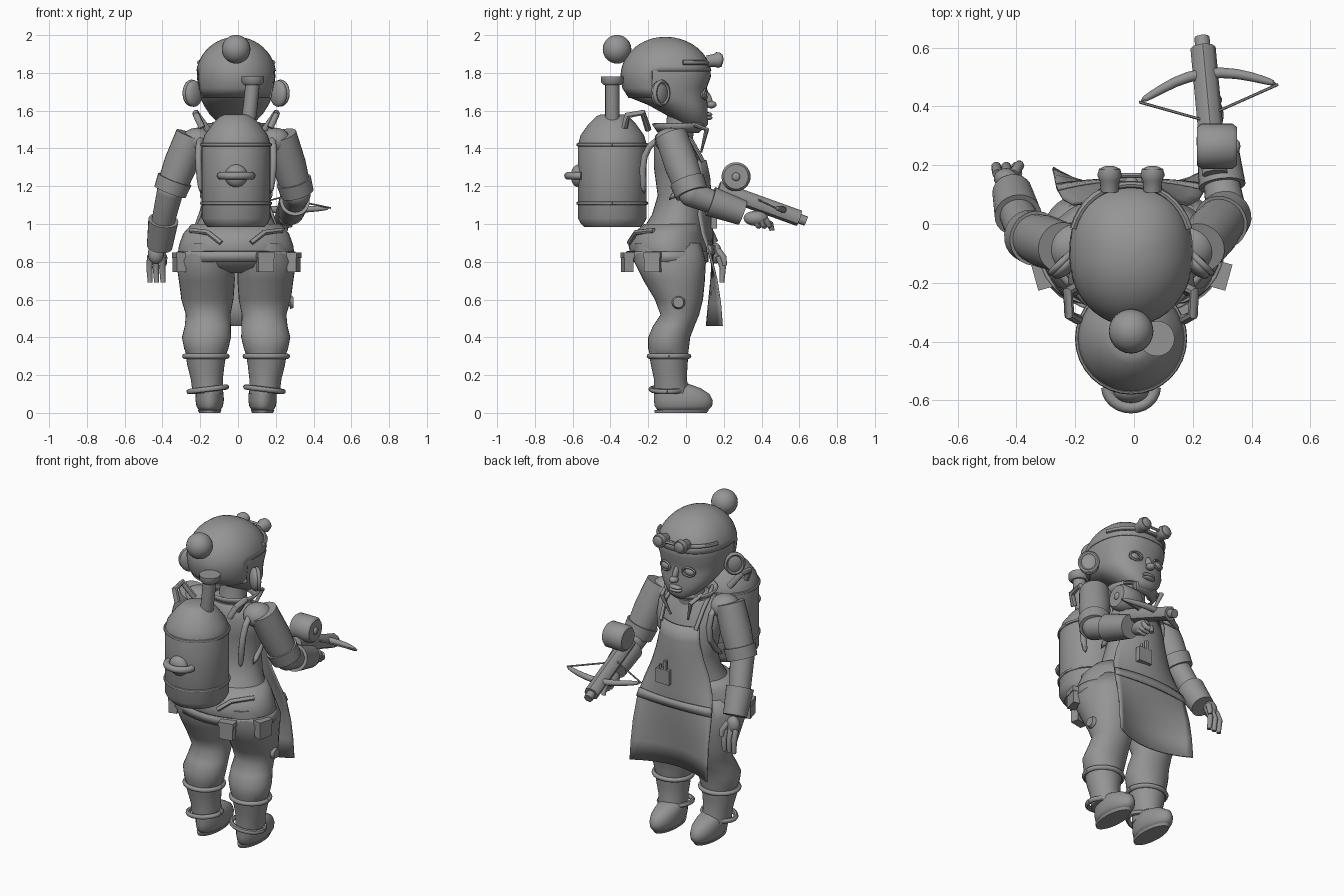
import bpy, bmesh, math
from mathutils import Vector, Matrix

if "Cube" in bpy.data.objects:
    bpy.data.objects.remove(bpy.data.objects["Cube"])

grey = bpy.data.materials.new("clay_grey")
grey.use_nodes = True
grey.diffuse_color = (0.3, 0.3, 0.3, 1)
grey.node_tree.nodes["Principled BSDF"].inputs["Base Color"].default_value = (0.3, 0.3, 0.3, 1)

CX = -0.01  # body axis
SIDES = (("left", 1), ("right", -1))


def finish(name, bm, thick=0, subsurf=0, angle=45):
    bmesh.ops.recalc_face_normals(bm, faces=bm.faces)
    me = bpy.data.meshes.new(name)
    bm.to_mesh(me)
    bm.free()
    me.materials.append(grey)
    ob = bpy.data.objects.new(name, me)
    bpy.context.collection.objects.link(ob)
    if thick:
        ob.modifiers.new("thickness", "SOLIDIFY").thickness = thick
    if subsurf:
        m = ob.modifiers.new("smooth", "SUBSURF")
        m.levels = m.render_levels = subsurf
    bpy.ops.object.select_all(action="DESELECT")
    ob.select_set(True)
    bpy.context.view_layer.objects.active = ob
    bpy.ops.object.shade_smooth_by_angle(angle=math.radians(angle))
    return ob


def skin(bm, rings):
    rows = [[bm.verts.new(p) for p in r] for r in rings]
    n = len(rows[0])
    for a, b in zip(rows, rows[1:]):
        for i in range(n):
            bm.faces.new((a[i], a[(i + 1) % n], b[(i + 1) % n], b[i]))
    bm.faces.new(rows[0])
    bm.faces.new(rows[-1])


def stack(sections, n=32, square=1):
    """Horizontal ellipses given as (z, back y, front y, half width[, x]); square < 1 boxes the front."""
    bm = bmesh.new()
    rings = []
    for z, back, front, rx, *off in sections:
        cx = off[0] if off else CX
        c, r = (back + front) / 2, (front - back) / 2
        ring = []
        for t in (2 * math.pi * i / n for i in range(n)):
            e = square if math.sin(t) > 0 else 1
            ring.append((cx + rx * math.copysign(abs(math.cos(t)) ** e, math.cos(t)),
                         c + r * math.copysign(abs(math.sin(t)) ** e, math.sin(t)), z))
        rings.append(ring)
    skin(bm, rings)
    return bm


def tube(name, pts, radii, n=16, subsurf=0):
    pts = [Vector(p) for p in pts]
    if not isinstance(radii, (list, tuple)):
        radii = [radii] * len(pts)
    last = len(pts) - 1
    q, old, rings = None, None, []
    for i, p in enumerate(pts):
        d = (pts[min(i + 1, last)] - pts[max(i - 1, 0)]).normalized()
        q = d.to_track_quat("Z", "Y") if q is None else old.rotation_difference(d) @ q
        old = d
        rings.append([p + q @ Vector((radii[i] * math.cos(t), radii[i] * math.sin(t), 0))
                      for t in (2 * math.pi * k / n for k in range(n))])
    bm = bmesh.new()
    skin(bm, rings)
    return finish(name, bm, subsurf=subsurf)


def ball(name, pos, size, rot=Matrix()):
    bm = bmesh.new()
    bmesh.ops.create_uvsphere(bm, u_segments=24, v_segments=14, radius=1,
                              matrix=Matrix.Translation(pos) @ rot @ Matrix.Diagonal((*size, 1)))
    return finish(name, bm)


def box(name, pos, size, rot=Matrix()):
    bm = bmesh.new()
    bmesh.ops.create_cube(bm, size=1, matrix=Matrix.Translation(pos) @ rot @ Matrix.Diagonal((*size, 1)))
    return finish(name, bm)


def hoop(name, pos, rx, ry, r, rot=Matrix(), n=32):
    m = Matrix.Translation(pos) @ rot
    return tube(name, [m @ Vector((rx * math.cos(t), ry * math.sin(t), 0))
                       for t in (2 * math.pi * i / n for i in range(n + 1))], r, 8)


UPRIGHT = Matrix.Rotation(math.pi / 2, 4, "X")
SIDEWAYS = Matrix.Rotation(math.pi / 2, 4, "Y")

# Head with a domed crown, and the hair as a thin shell over crown and back
head = [(1.505, .0, .1, .05), (1.53, -.04, .117, .09), (1.58, -.11, .115, .14),
        (1.63, -.2, .115, .172), (1.67, -.3, .108, .19), (1.72, -.332, .11, .2)]
for i in range(12):
    c, s = math.cos(i * .138), math.sin(i * .138)
    head.append((1.78 + .206 * s, -.11 - .232 * c, -.11 + .242 * c, .208 * c))
finish("head", stack(head, 40, .85), angle=80)
bm = stack(head, 40, .85)
bald = [f for f in bm.faces if not (f.calc_center_median().z > 1.81 or
        (f.calc_center_median().y < -.17 and f.calc_center_median().z > 1.65))]
bmesh.ops.delete(bm, geom=bald, context="FACES")
for v in bm.verts:
    v.co += (v.co - Vector((CX, -.1, 1.75))).normalized() * .005
finish("hair", bm, thick=.006, angle=80)
ball("hair_bun", (CX, -.365, 1.925), (.076, .076, .076))
ball("nose_bridge", (CX, .114, 1.665), (.016, .022, .045), Matrix.Rotation(.4, 4, "X"))
ball("nose", (CX, .134, 1.632), (.026, .028, .02))
for name, z in (("upper_lip", 1.58), ("lower_lip", 1.562)):
    ball(name, (CX, .116, z), (.042, .024, .012))
for side, s in SIDES:
    ball(side + "_eye", (CX + s * .08, .084, 1.685), (.036, .028, .026))
    hoop(side + "_eyelid", (CX + s * .08, .103, 1.687), .038, .026, .006,
         Matrix.Rotation(-s * .25, 4, "Z") @ UPRIGHT, 20)
    tilt = Matrix.Rotation(s * .8, 4, "Z")
    ball(side + "_ear", (CX + s * .224, -.14, 1.69), (.03, .058, .07), tilt)
    hoop(side + "_ear_rim", (CX + s * .236, -.13, 1.693), .06, .05, .012, tilt @ SIDEWAYS, 20)
    # Goggles
    x = CX + s * .073
    tube(side + "_goggle", [(x, .11, 1.862), (x, .15, 1.866), (x, .165, 1.868), (x, .188, 1.87)],
         [.03, .034, .042, .036], 20)
    ball(side + "_goggle_lens", (x, .186, 1.87), (.031, .012, .031))
tube("goggle_strap", [(CX + .206 * math.cos(t), -.1 + .235 * math.sin(t) ** .85, 1.855)
                      for t in (.3 + i * .1587 for i in range(17))], .012, 8)
tube("goggle_bridge", [(CX - .04, .165, 1.868), (CX + .04, .165, 1.868)], .008, 8)

# Neck, torso and hips
finish("neck", stack([(1.4, -.14, .03, .09), (1.48, -.11, .04, .08), (1.58, -.1, .04, .078)]))
finish("torso", stack([(1.5, -.13, .01, .1), (1.47, -.15, .02, .16), (1.41, -.17, .045, .2),
                       (1.3, -.17, .1, .19), (1.15, -.15, .105, .168), (1.05, -.18, .1, .185),
                       (.97, -.23, .1, .22)]), angle=70)
finish("hips", stack([(1.0, -.22, .09, .235), (.95, -.28, .1, .28), (.89, -.305, .11, .302),
                      (.82, -.29, .115, .312), (.77, -.25, .1, .28), (.74, -.16, .05, .2)]), angle=70)

# Collar and apron neck straps
bm = stack([(1.49, -.14, .06, .115), (1.535, -.17, .1, .15)])
bmesh.ops.delete(bm, geom=[f for f in bm.faces if len(f.verts) > 4], context="FACES")
finish("collar", bm, thick=.012)
for side, s in SIDES:
    tube(side + "_collar_point", [(CX + s * .12, .03, 1.53), (CX + s * .1, .11, 1.5), (CX + s * .06, .08, 1.38)],
         [.012, .014, .006], 8)
    tube(side + "_apron_strap", [(CX + s * .12, .09, 1.33), (CX + s * .13, .03, 1.44),
                                 (CX + s * .12, -.05, 1.5), (CX + s * .08, -.13, 1.51)], .012, 8)
    # Backpack harness
    tube(side + "_harness", [(CX + s * .18, -.22, 1.15), (CX + s * .2, -.235, 1.3), (CX + s * .2, -.21, 1.42),
                             (CX + s * .18, -.08, 1.49), (CX + s * .17, .02, 1.43), (CX + s * .17, .05, 1.25),
                             (CX + s * .18, -.1, 1.12)], .02, 8, subsurf=1)
    tube(side + "_harness_hook", [(CX + s * .15, -.2, 1.5), (CX + s * .215, -.23, 1.59),
                                  (CX + s * .21, -.31, 1.575), (CX + s * .18, -.325, 1.51)], .018, 8)
    tube(side + "_hip_strap", [(CX + s * .24, -.17, .965), (CX + s * .15, -.265, .955), (CX + s * .08, -.3, .9)], .014, 8)

# Legs and boots
for side, s in SIDES:
    w = lambda d: CX + s * d
    finish(side + "_leg", stack([(.9, -.27, .08, .12, w(.155)), (.8, -.275, .105, .155, w(.163)),
                                 (.7, -.225, .1, .148, w(.155)), (.6, -.165, .09, .138, w(.152)),
                                 (.52, -.135, .07, .118, w(.148)), (.46, -.175, .045, .122, w(.15)),
                                 (.4, -.2, .022, .13, w(.157)), (.34, -.2, .015, .117, w(.158)),
                                 (.27, -.18, .005, .09, w(.158))]), angle=70)
    finish(side + "_boot_shaft", stack([(.31, -.195, .012, .108, w(.16)), (.25, -.185, .008, .098, w(.16)),
                                        (.18, -.17, .004, .085, w(.155)), (.1, -.17, .02, .08, w(.15))]))
    hoop(side + "_boot_cuff", (w(.16), -.09, .3), .112, .104, .014)
    hoop(side + "_ankle_band", (w(.15), -.1, .125), .1, .084, .014, Matrix.Rotation(s * .12, 4, "Y"))
    finish(side + "_foot", stack([(.012, -.15, .115, .056, w(.14)), (.035, -.165, .138, .07, w(.14)),
                                  (.065, -.17, .142, .075, w(.14)), (.1, -.17, .125, .074, w(.14)),
                                  (.13, -.17, .08, .068, w(.14)), (.155, -.16, .01, .052, w(.14))]), angle=70)
    finish(side + "_sole", stack([(0, -.165, .11, .056, w(.14)), (.014, -.168, .12, .062, w(.14))]))
tube("thigh_knob", [(.24, -.04, .585), (.275, -.04, .585), (.275, -.04, .585), (.295, -.04, .585)],
     [.022, .022, .036, .028], 12)

# Belt and pouches
bm = stack([(.8, -.312, .12, .318), (.855, -.318, .12, .314)])
bmesh.ops.delete(bm, geom=[f for f in bm.faces if len(f.verts) > 4], context="FACES")
finish("belt", bm, thick=.012)
for name, x, y, a in (("rear_pouch", .145, -.31, .2), ("left_pouch", .295, -.175, 1.3),
                      ("right_pouch", -.31, -.175, -1.3)):
    turn = Matrix.Rotation(a, 4, "Z")
    box(name, (x, y, .795), (.085, .05, .1), turn)
    box(name + "_flap", (x, y, .835), (.092, .058, .03), turn)


# Apron sheet: half widths and depth vary with height, lower corners flare forward
def apron_patch(name, rows, lift=0):
    bm = bmesh.new()
    grid = [[bm.verts.new((CX + half * u, y + lift - bow * u * u, z)) for u in (i / 8 - 1 for i in range(17))]
            for z, half, y, bow in rows]
    for a, b in zip(grid, grid[1:]):
        for i in range(16):
            bm.faces.new((a[i], a[i + 1], b[i + 1], b[i]))
    return finish(name, bm, thick=.01, angle=60)


apron_rows = [(1.34, .13, .108, .04), (1.25, .14, .128, .05), (1.15, .165, .135, .06),
              (1.05, .2, .14, .07), (.95, .235, .145, .055), (.85, .255, .148, .02), (.7, .26, .138, -.03),
              (.58, .262, .126, -.06), (.46, .264, .115, -.08)]
apron_patch("apron", apron_rows)
apron_patch("apron_band", [(.89, .25, .15, .034), (.84, .258, .151, .018)], .006)
box("chest_pocket", (.05, .148, 1.02), (.09, .03, .09))
tube("pocket_tool", [(.035, .152, 1.0), (.035, .152, 1.12)], .012, 8)
tube("pocket_pencil", [(.07, .152, 1.0), (.07, .152, 1.09)], .008, 8)

# Backpack tank turned from a profile
AX = (CX, -.39)
tank = [(.985, .15), (1.0, .165), (1.03, .182), (1.42, .182), (1.47, .168), (1.53, .125), (1.57, .085), (1.58, .06)]
finish("tank", stack([(z, AX[1] - r, AX[1] + r, r) for z, r in tank], 40))
for z in (1.11, 1.42):
    hoop("tank_ring", (*AX, z), .182, .182, .009)
ball("tank_valve", (CX, -.57, 1.255), (.06, .04, .06))
tube("tank_handle", [(CX + .082 * math.cos(t), -.555 - .07 * math.sin(t), 1.255)
                     for t in (math.pi * i / 12 for i in range(13))], .02, 10)
tube("chimney", [(.05, -.39, 1.5), (.065, -.39, 1.62), (.078, -.39, 1.75)], .038)
tube("chimney_cap", [(.078, -.39, 1.735), (.078, -.39, 1.75), (.078, -.39, 1.78)], [.045, .06, .06], 24)

# Arms: sleeve, cuff, forearm, glove
ARMS = {"left": ((.315, .03, 1.16), (.3, .13, 1.12), (.28, .3, 1.06)),
        "right": ((-.36, -.04, 1.17), (-.395, .03, 1.02), (-.415, .11, .88))}
for side, s in SIDES:
    elbow, wrist, palm = (Vector(p) for p in ARMS[side])
    shoulder = Vector((CX + s * .235, -.08, 1.47))
    tube(side + "_sleeve", [shoulder, shoulder.lerp(elbow, .5), elbow], [.086, .09, .078], 24)
    ball(side + "_shoulder", shoulder - Vector((s * .03, 0, .03)), (.085, .085, .07))
    tube(side + "_sleeve_cuff", [shoulder.lerp(elbow, .78), elbow], [.094, .088], 24)
    ball(side + "_elbow", elbow, (.07, .07, .07))
    tube(side + "_forearm", [elbow, wrist, palm], [.07, .062, .05], 20)
    tube(side + "_glove_cuff", [wrist, palm], [.08, .068], 24)

# Open hand
ball("right_palm", (-.435, .155, .845), (.042, .035, .055))
for i in range(3):
    x = -.465 + i * .034
    tube("right_finger", [(x, .17, .83), (x - .004, .195, .77), (x, .19, .69)], [.017, .017, .013], 10)
tube("right_thumb", [(-.41, .17, .86), (-.39, .2, .82), (-.39, .205, .78)], [.018, .017, .012], 10)

# Gripping hand and crossbow
ball("left_palm", (.26, .37, 1.03), (.045, .065, .04))
for i in range(3):
    tube("left_finger", [(.285, .36 + i * .03, 1.03), (.275, .38 + i * .03, .995), (.24, .385 + i * .03, .99)], .016, 8)
tube("trigger", [(.255, .4, 1.03), (.25, .45, 1.0), (.25, .455, .965)], .014, 8)
tube("crossbow_stock", [(.275, .17, 1.185), (.235, .6, 1.03)], .043, 8)
tube("crossbow_muzzle", [(.236, .59, 1.033), (.231, .635, 1.015)], .026, 12)
tube("crossbow_drum", [(.215, .265, 1.25), (.23, .265, 1.25), (.335, .265, 1.25), (.35, .265, 1.25)],
     [.065, .077, .077, .065], 28)
ball("drum_knob", (.35, .265, 1.25), (.012, .022, .022))
tips = (.018, .415, 1.085), (.49, .475, 1.085)
tube("crossbow_limbs", [tips[0], (.1, .463, 1.08), (.18, .505, 1.075), (.3, .52, 1.075), (.4, .503, 1.08), tips[1]],
     [.012, .017, .02, .02, .017, .012], 10, subsurf=1)
tube("crossbow_string", [tips[0], (.225, .357, 1.14), tips[1]], .005, 6)
